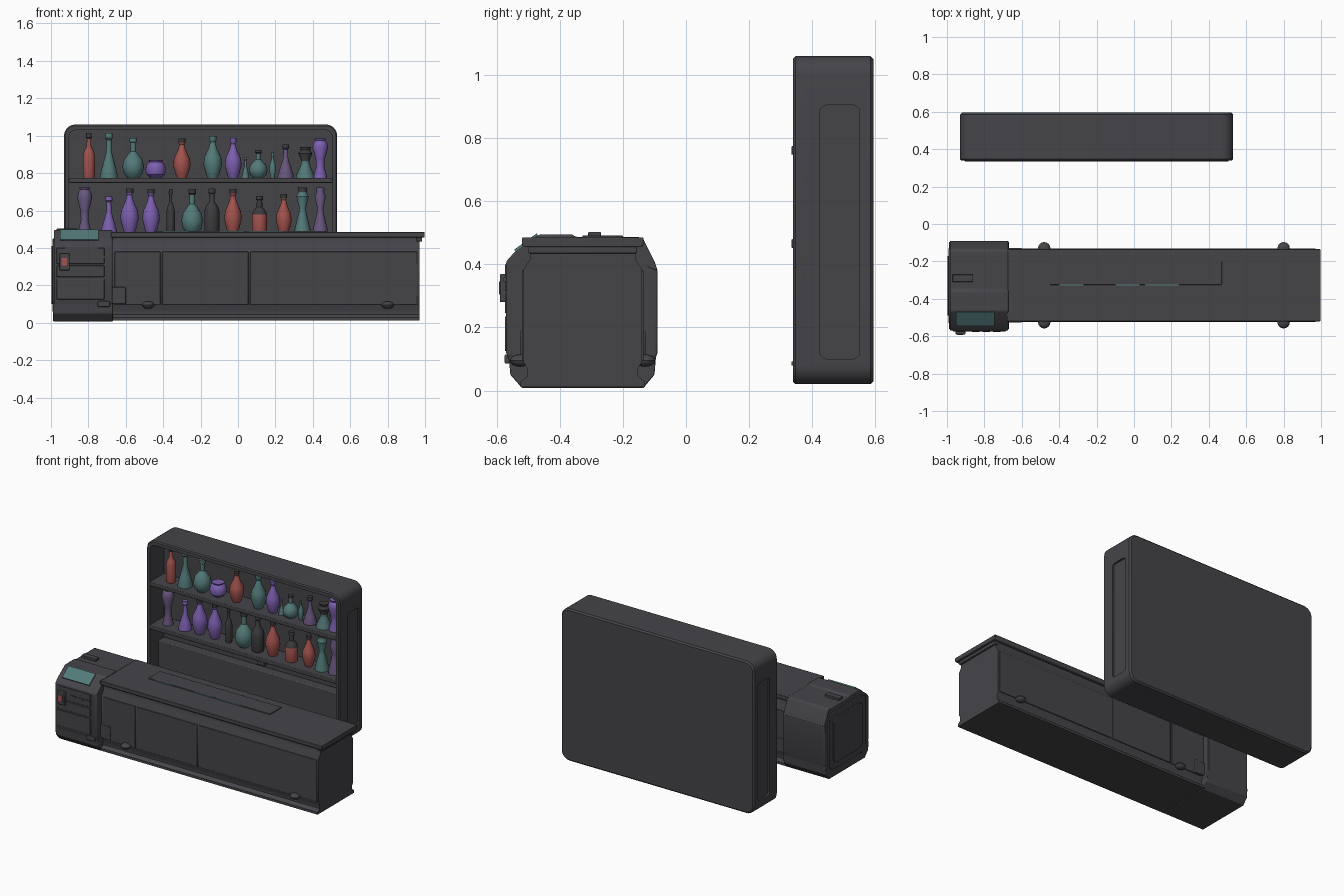
import bpy, bmesh, math
from mathutils import Vector

if "Cube" in bpy.data.objects:
    bpy.data.objects.remove(bpy.data.objects["Cube"])


def material(name, rgb):
    m = bpy.data.materials.new(name)
    m.diffuse_color = (*rgb, 1)
    m.use_nodes = True
    m.node_tree.nodes["Principled BSDF"].inputs["Base Color"].default_value = m.diffuse_color
    return m


DARK = material("charcoal", (0.060, 0.058, 0.066))
BLACK = material("dark glass", (0.045, 0.045, 0.048))
TEAL = material("teal glass", (0.085, 0.195, 0.19))
PURPLE = material("purple glass", (0.20, 0.115, 0.43))
PLUM = material("muted plum glass", (0.14, 0.095, 0.21))
RED = material("red glass", (0.36, 0.085, 0.075))


def finish(name, bm, mats, bevel=0.0):
    bmesh.ops.recalc_face_normals(bm, faces=bm.faces)
    me = bpy.data.meshes.new(name)
    bm.to_mesh(me)
    bm.free()
    for m in mats:
        me.materials.append(m)
    ob = bpy.data.objects.new(name, me)
    bpy.context.collection.objects.link(ob)
    if bevel:
        b = ob.modifiers.new("bevel", 'BEVEL')
        b.width, b.segments, b.limit_method = bevel, 2, 'ANGLE'
    return ob


def box(name, x0, x1, y0, y1, z0, z1, mat=DARK, bevel=0.0):
    bm = bmesh.new()
    bmesh.ops.create_cube(bm, size=1)
    for v in bm.verts:
        v.co = ((x0 + x1) / 2 + v.co.x * (x1 - x0),
                (y0 + y1) / 2 + v.co.y * (y1 - y0),
                (z0 + z1) / 2 + v.co.z * (z1 - z0))
    return finish(name, bm, [mat], bevel)


def prism(name, profile, x0, x1, mat=DARK, bevel=0.0):
    """Extrude a (y, z) profile along x."""
    bm = bmesh.new()
    face = bm.faces.new([bm.verts.new((x0, y, z)) for y, z in profile])
    out = bmesh.ops.extrude_face_region(bm, geom=[face])
    for v in out["geom"]:
        if isinstance(v, bmesh.types.BMVert):
            v.co.x = x1
    return finish(name, bm, [mat], bevel)


def rounded(a0, a1, b0, b1, r, n=6):
    pts = []
    for k, (a, b) in enumerate([(a1 - r, b1 - r), (a0 + r, b1 - r),
                                (a0 + r, b0 + r), (a1 - r, b0 + r)]):
        for i in range(n + 1):
            t = math.pi / 2 * (k + i / n)
            pts.append((a + r * math.cos(t), b + r * math.sin(t)))
    return pts


# ---- bottle shelf case: rounded tray made of bridged loops ----
bm = bmesh.new()
outer, inner = (-0.93, 0.53, 0.02, 1.06), (-0.903, 0.503, 0.085, 1.03)
levels = [(outer, 0.01, 0.05, 0.595), (outer, 0, 0.06, 0.585), (outer, 0, 0.06, 0.347),
          (outer, 0.007, 0.053, 0.34), (inner, 0, 0.035, 0.34), (inner, 0, 0.035, 0.49)]
loops = []
for (a0, a1, b0, b1), d, r, y in levels:
    loops.append([bm.verts.new((a, y, b)) for a, b in
                  rounded(a0 + d, a1 - d, b0 + d, b1 - d, r)])
for la, lb in zip(loops, loops[1:]):
    for i in range(len(la)):
        j = (i + 1) % len(la)
        bm.faces.new((la[i], la[j], lb[j], lb[i]))
bm.faces.new(loops[0])
bm.faces.new(loops[-1])
case = finish("shelf_case", bm, [DARK])

# shallow recess in each end of the case
for side, x in (("left", -0.93), ("right", 0.53)):
    cutter = prism("recess_cutter_" + side, rounded(0.425, 0.55, 0.10, 0.905, 0.02, 3),
                   x - 0.012, x + 0.012)
    cutter.hide_render = True
    mod = case.modifiers.new("recess", 'BOOLEAN')
    mod.operation, mod.object, mod.solver = 'DIFFERENCE', cutter, 'EXACT'
    bpy.context.view_layer.objects.active = case
    bpy.ops.object.modifier_apply(modifier=mod.name)
    bpy.data.objects.remove(cutter)

# shelf boards with lips, lower cabinet and bracket
box("upper_shelf", -0.905, 0.505, 0.334, 0.492, 0.748, 0.775, bevel=0.004)
box("lower_shelf", -0.905, 0.505, 0.334, 0.492, 0.452, 0.48, bevel=0.004)
box("bottom_lip", -0.89, 0.49, 0.334, 0.345, 0.08, 0.092)
box("lower_cabinet", -0.905, 0.505, 0.43, 0.492, 0.084, 0.34, bevel=0.006)
box("shelf_bracket", -0.14, -0.08, 0.40, 0.492, 0.39, 0.455, bevel=0.004)

# ---- bottles: (radius, height) fractions ----
SHAPES = {
    "long": [(.9, 0), (1, .05), (1, .5), (.8, .6), (.38, .7), (.36, .88), (.48, .9), (.45, 1)],
    "flask": [(1, 0), (1, .07), (.7, .3), (.32, .58), (.28, .85), (.45, .89), (.4, 1)],
    "globe": [(.5, 0), (.85, .1), (1, .28), (.85, .46), (.45, .6), (.25, .66), (.25, .88),
              (.36, .9), (.36, 1)],
    "squat": [(.5, 0), (.9, .2), (1, .5), (.85, .78), (.6, .9), (.7, 1)],
    "drop": [(.55, 0), (.7, .08), (1, .32), (.9, .5), (.42, .72), (.27, .85), (.4, .9), (.4, 1)],
    "vase": [(.85, 0), (.8, .08), (.5, .3), (.6, .5), (1, .78), (.85, .9), (.6, .95), (.75, 1)],
    "hourglass": [(1, 0), (.95, .1), (.45, .45), (.42, .55), (.75, .8), (.5, .9), (.6, 1)],
}


def bottle(name, x, z, r, h, shape, mat, dark_from=2.0):
    """Lathed bottle; rings above dark_from of its height are dark."""
    bm = bmesh.new()
    n, rings = 16, []
    for fr, fh in SHAPES[shape]:
        rings.append([bm.verts.new((x + r * fr * math.cos(2 * math.pi * i / n),
                                    0.415 + r * fr * math.sin(2 * math.pi * i / n),
                                    z + h * fh)) for i in range(n)])
    for a, b in zip(rings, rings[1:]):
        for i in range(n):
            bm.faces.new((a[i], a[(i + 1) % n], b[(i + 1) % n], b[i]))
    bm.faces.new(rings[0])
    bm.faces.new(rings[-1])
    for f in bm.faces:
        f.material_index = int(f.calc_center_median().z > z + h * dark_from)
    finish(name, bm, [mat, BLACK])


UPPER = [(-.797, .032, .24, "long", RED, .87), (-.69, .047, .24, "flask", TEAL, 2),
         (-.56, .058, .215, "globe", TEAL, 2), (-.44, .055, .095, "squat", PURPLE, 2),
         (-.30, .047, .21, "drop", RED, .88), (-.135, .05, .225, "drop", TEAL, 2),
         (-.026, .045, .215, "drop", PURPLE, 2), (.04, .02, .11, "flask", TEAL, 2),
         (.108, .05, .15, "globe", TEAL, .88), (.185, .018, .135, "drop", TEAL, 2),
         (.255, .043, .18, "flask", PLUM, .88), (.36, .05, .165, "hourglass", TEAL, .6),
         (.44, .042, .21, "vase", PURPLE, 2)]
LOWER = [(-.82, .04, .245, "vase", PLUM, 2), (-.69, .043, .195, "flask", PURPLE, 2),
         (-.58, .05, .24, "drop", PURPLE, .88), (-.465, .047, .235, "drop", PURPLE, .88),
         (-.36, .022, .235, "long", BLACK, 2), (-.245, .058, .235, "globe", TEAL, .88),
         (-.14, .04, .24, "long", BLACK, 2), (-.027, .047, .235, "drop", RED, .88),
         (.115, .04, .2, "long", RED, .52), (.245, .042, .21, "drop", RED, .88),
         (.345, .044, .245, "hourglass", TEAL, .88), (.44, .04, .245, "hourglass", PLUM, 2)]
for row, z, items in (("upper", 0.774, UPPER), ("lower", 0.479, LOWER)):
    for i, (x, r, h, shape, mat, cap) in enumerate(items):
        bottle(f"{row}_bottle_{i + 1}", x, z, r, h, shape, mat, cap)

# ---- counter body: mirrored (y, z) profile ----
MID = -0.3275
half = [(-.525, .012), (-.525, .028), (-.503, .045), (-.503, .07), (-.515, .09),
        (-.515, .385), (-.495, .415), (-.495, .455)]
prism("counter_body", half + [(2 * MID - y, z) for y, z in reversed(half)], -0.68, 0.97)
prism("counter_top", [(-.515, .455), (-.52, .462), (-.52, .485), (-.135, .485),
                      (-.135, .462), (-.14, .455)], -0.68, 0.998, bevel=0.003)
prism("counter_top_end_lip", [(-.50, .435), (-.50, .456), (-.155, .456), (-.155, .435)],
      0.955, 0.985, bevel=0.004)

# raised step on the top with a thin lit strip along its front
box("counter_top_step", -0.45, 0.47, -0.325, -0.20, 0.48, 0.491, bevel=0.002)
for i, (a, b) in enumerate(((-0.40, -0.27), (-0.10, 0.03), (0.06, 0.24))):
    box(f"step_light_{i + 1}", a, b, -0.328, -0.324, 0.484, 0.491, TEAL)

# side panels, knobs and gussets, front and back
for side, s in (("front", -1), ("back", 1)):
    y = MID + s * 0.187
    for i, (a, b) in enumerate(((-0.66, -0.415), (-0.405, 0.055), (0.065, 0.96))):
        box(f"{side}_panel_{i + 1}", a, b, *sorted((y - s * .01, y + s * .006)), 0.095, 0.38,
            bevel=0.003)
    for i, x in enumerate((-0.48, 0.80)):
        bm = bmesh.new()
        bmesh.ops.create_uvsphere(bm, u_segments=16, v_segments=8, radius=0.033)
        for v in bm.verts:
            v.co = Vector((x, MID + s * 0.198, 0.095)) + Vector((v.co.x, v.co.y, v.co.z * 0.6))
        finish(f"{side}_knob_{i + 1}", bm, [DARK])
    box(f"{side}_gusset", -0.68, -0.60, *sorted((y, y + s * .012)), 0.10, 0.19, bevel=0.004)

# ---- register block on the left end ----
prism("register_block",
      [(-.525, .012), (-.57, .12), (-.57, .41), (-.545, .437), (-.465, .495), (-.36, .495),
       (-.35, .487), (-.145, .487), (-.14, .41), (-.09, .38), (-.09, .12), (-.13, .012)],
      -0.985, -0.672, bevel=0.006)
prism("register_base",
      [(-.52, .008), (-.557, .05), (-.562, .11), (-.095, .11), (-.10, .05), (-.135, .008)],
      -0.99, -0.668, bevel=0.004)
prism("register_back_shoulder", [(-.15, .40), (-.15, .486), (-.135, .48), (-.10, .41),
                                 (-.09, .38)], -0.985, -0.672, bevel=0.003)
prism("register_end_frame", rounded(-.53, -.13, .06, .45, .05, 4), -0.992, -0.98, bevel=0.004)
prism("register_end_panel", rounded(-.49, -.17, .10, .41, .04, 4), -0.998, -0.985, bevel=0.004)

# slanted screen
bm = bmesh.new()
bmesh.ops.create_cube(bm, size=1)
ang = math.atan2(0.058, 0.08)
for v in bm.verts:
    x, y, z = v.co.x * 0.205, v.co.y * 0.088, v.co.z * 0.008
    v.co = (-0.848 + x, -0.507 + y * math.cos(ang) - z * math.sin(ang),
            0.469 + y * math.sin(ang) + z * math.cos(ang))
finish("register_screen", bm, [TEAL])

# front drawers, slots, card reader, latch and top details
for i, (a, b) in enumerate(((0.125, 0.235), (0.245, 0.305), (0.315, 0.40))):
    box(f"register_drawer_{i + 1}", -0.97, -0.715, -0.574, -0.56, a, b, bevel=0.003)
for i in range(3):
    box(f"register_slot_{i + 1}", -0.865 + i * 0.055, -0.825 + i * 0.055, -0.578, -0.57,
        0.345, 0.358)
box("card_reader", -0.955, -0.90, -0.59, -0.565, 0.28, 0.37, bevel=0.004)
box("reader_light", -0.945, -0.915, -0.593, -0.588, 0.305, 0.345, RED)
box("base_latch", -0.75, -0.685, -0.575, -0.555, 0.085, 0.115, bevel=0.004)
box("top_switch", -0.97, -0.86, -0.31, -0.27, 0.48, 0.503, bevel=0.003)

for ob in list(bpy.data.objects):
    bpy.ops.object.select_all(action='DESELECT')
    ob.select_set(True)
    bpy.context.view_layer.objects.active = ob
    bpy.ops.object.shade_smooth_by_angle(angle=math.radians(35))
